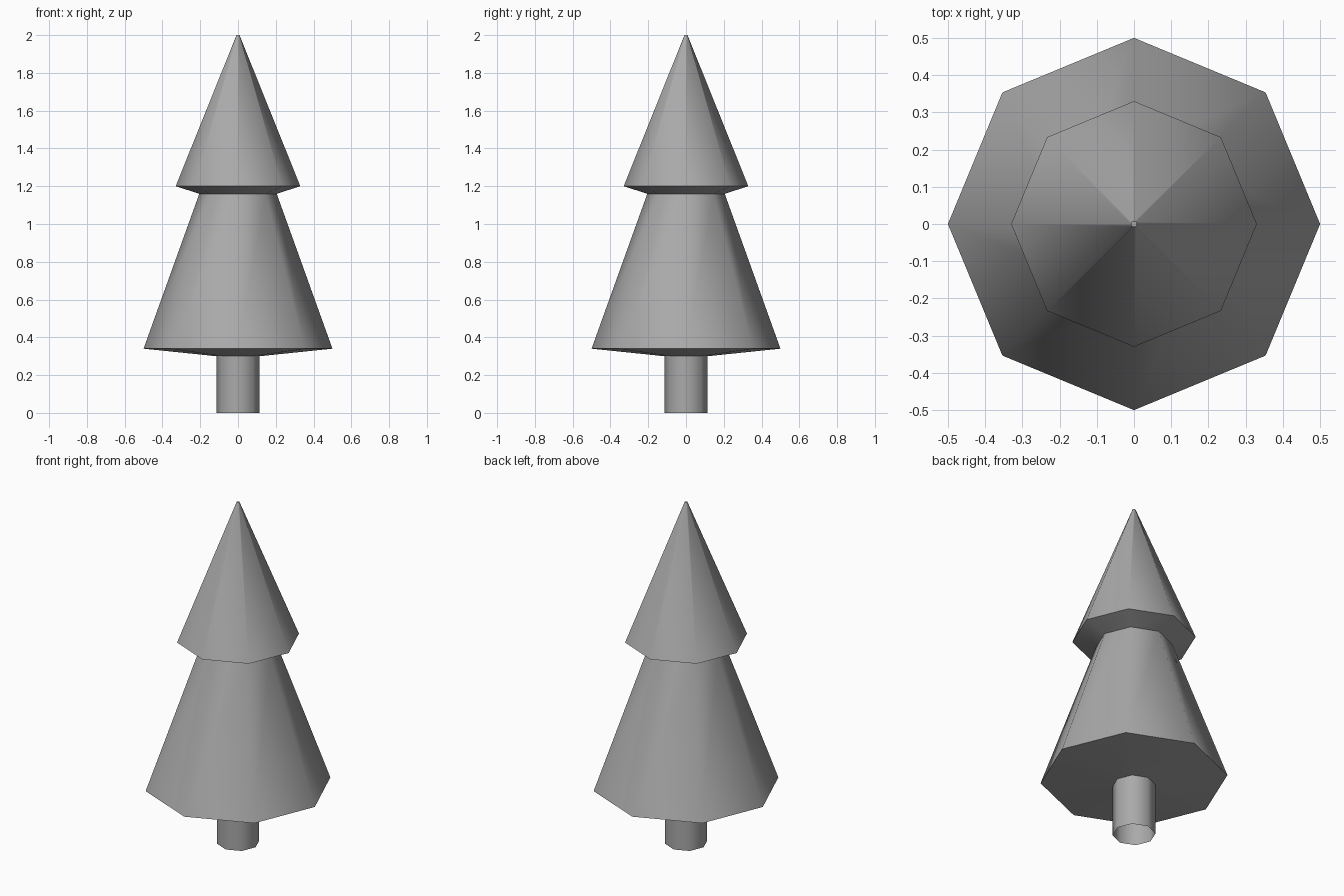
import bpy
import bmesh
from math import cos, sin, pi, radians

cube = bpy.data.objects.get("Cube")
if cube:
    bpy.data.objects.remove(cube, do_unlink=True)

SIDES = 8

# Single plain grey for the whole tree
grey = bpy.data.materials.new("plain_grey")
grey.use_nodes = True
colour = (0.4, 0.4, 0.4, 1)
grey.diffuse_color = colour
grey.node_tree.nodes["Principled BSDF"].inputs["Base Color"].default_value = colour


def lathe(name, profile, cap_top=False):
    """Turn a (radius, height) profile into an eight-sided shell."""
    bm = bmesh.new()
    rings = [[bm.verts.new((r * cos(2 * pi * i / SIDES), r * sin(2 * pi * i / SIDES), z))
              for i in range(SIDES)] for r, z in profile]
    for low, high in zip(rings, rings[1:]):
        for i in range(SIDES):
            j = (i + 1) % SIDES
            bm.faces.new((low[i], low[j], high[j], high[i]))
    if cap_top:
        bm.faces.new(rings[-1])
    mesh = bpy.data.meshes.new(name)
    bm.to_mesh(mesh)
    bm.free()
    mesh.materials.append(grey)
    obj = bpy.data.objects.new(name, mesh)
    bpy.context.collection.objects.link(obj)
    bpy.ops.object.select_all(action="DESELECT")
    obj.select_set(True)
    bpy.context.view_layer.objects.active = obj
    bpy.ops.object.shade_smooth_by_angle(angle=radians(50))
    return obj


# Hollow trunk, open at the foot
lathe("trunk", [(0.115, 0), (0.115, 0.3)])

# Foliage tiers: sloped underside, then the tapering side
lathe("lower_foliage", [(0.115, 0.3), (0.5, 0.34), (0.205, 1.16)])
lathe("upper_foliage", [(0.205, 1.16), (0.33, 1.2), (0.008, 2.0)], cap_top=True)
